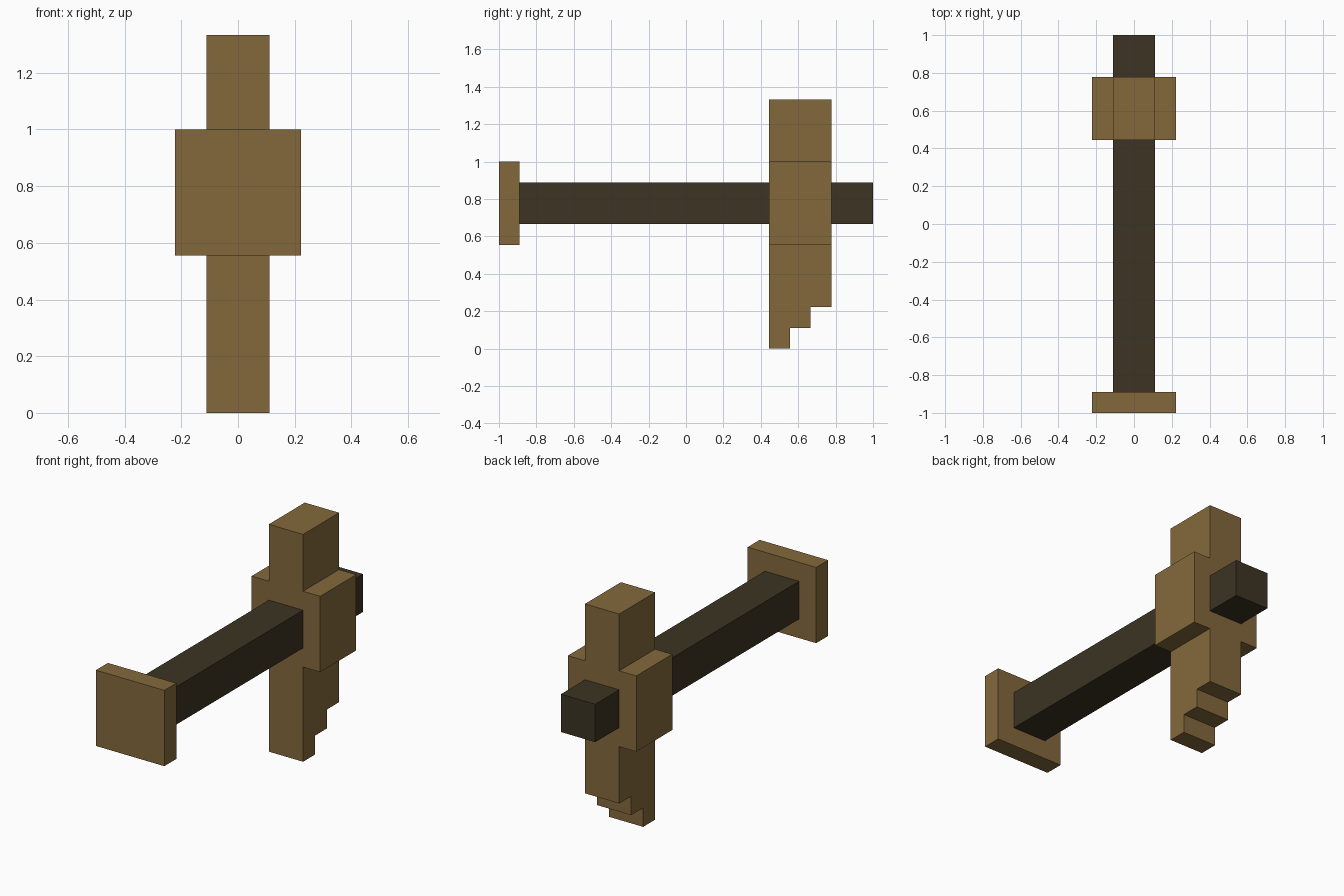
import bpy
import bmesh

cube = bpy.data.objects.get("Cube")
if cube:
    bpy.data.objects.remove(cube, do_unlink=True)

U = 1 / 9  # one block of the model


def make_material(name, rgb):
    mat = bpy.data.materials.new(name)
    mat.use_nodes = True
    mat.diffuse_color = (*rgb, 1)
    mat.node_tree.nodes["Principled BSDF"].inputs["Base Color"].default_value = (*rgb, 1)
    return mat


def extrude_profile(name, profile, half_width, mat):
    """Extrude a side (y, z) profile across x, in block units."""
    bm = bmesh.new()
    face = bm.faces.new([bm.verts.new((-half_width * U, y * U, z * U)) for y, z in profile])
    result = bmesh.ops.extrude_face_region(bm, geom=[face])
    moved = [v for v in result["geom"] if isinstance(v, bmesh.types.BMVert)]
    bmesh.ops.translate(bm, verts=moved, vec=(2 * half_width * U, 0, 0))
    bmesh.ops.recalc_face_normals(bm, faces=bm.faces)
    mesh = bpy.data.meshes.new(name)
    bm.to_mesh(mesh)
    bm.free()
    mesh.materials.append(mat)
    obj = bpy.data.objects.new(name, mesh)
    bpy.context.collection.objects.link(obj)
    return obj


def block(name, y0, y1, z0, z1, half_width, mat):
    return extrude_profile(name, [(y0, z0), (y1, z0), (y1, z1), (y0, z1)], half_width, mat)


tan_wood = make_material("tan wood", (0.231, 0.141, 0.045))
dark_wood = make_material("dark wood", (0.045, 0.034, 0.017))

# Handle with its square end plate
block("handle", -8, 9, 6, 8, 1, dark_wood)
block("end_plate", -9, -8, 5, 9, 2, tan_wood)

# Head: wide collar around the handle and a plain upper arm
block("collar", 4, 7, 5, 9, 2, tan_wood)
block("upper_arm", 4, 7, 9, 12, 1, tan_wood)

# Lower arm, stepping in at the back towards its tip
steps = [(4, 5), (4, 0)]
for i in range(3):
    steps += [(5 + i, i), (5 + i, i + 1)]
steps[-1] = (7, 5)
extrude_profile("lower_arm", steps, 1, tan_wood)
